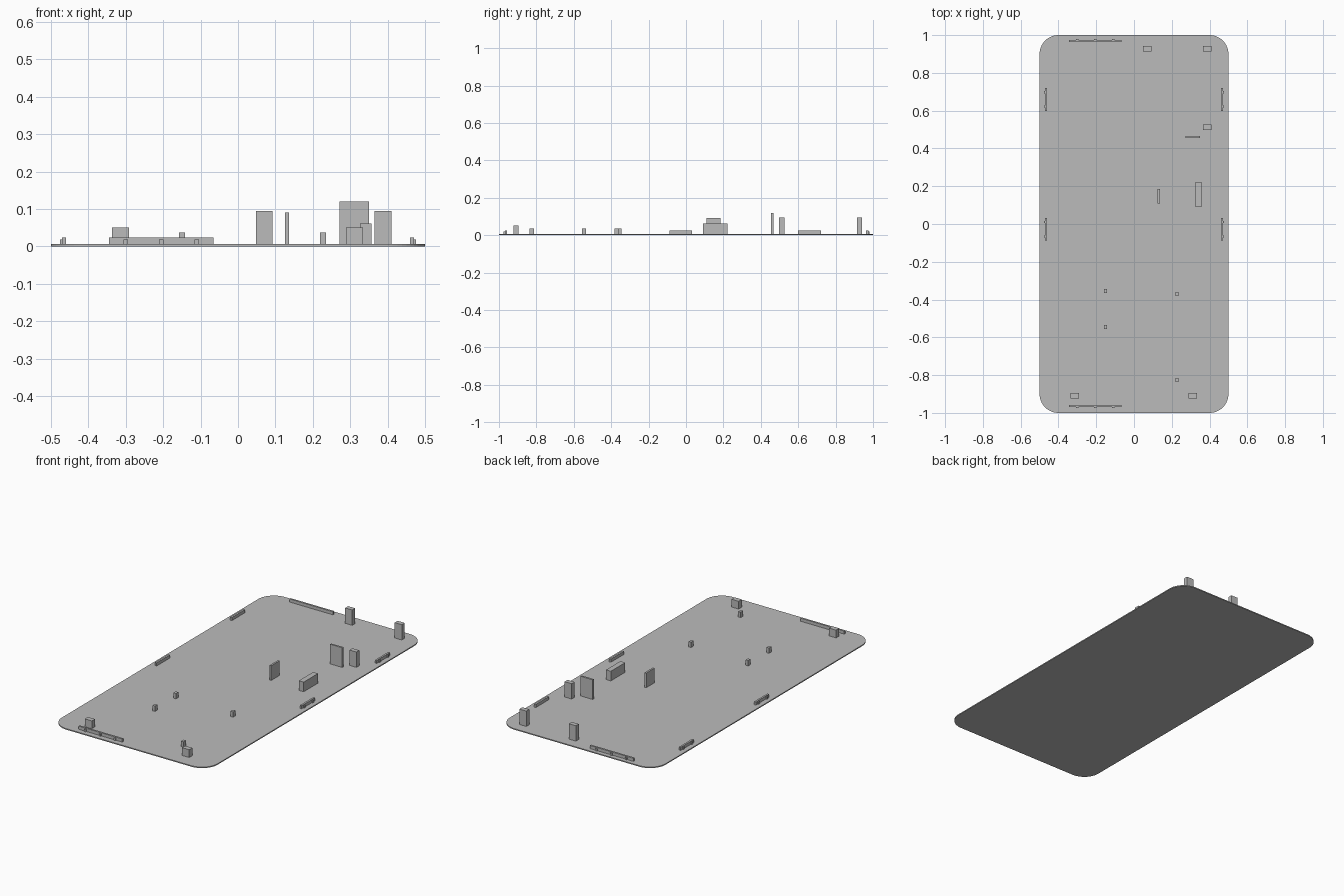
import bpy, bmesh, math

if "Cube" in bpy.data.objects:
    bpy.data.objects.remove(bpy.data.objects["Cube"])

grey = bpy.data.materials.new("plain_grey")
grey.use_nodes = True
colour = (0.5, 0.5, 0.5, 1)
grey.diffuse_color = colour
grey.node_tree.nodes["Principled BSDF"].inputs["Base Color"].default_value = colour

PLATE = 0.006


def finish(name, bm):
    bmesh.ops.recalc_face_normals(bm, faces=bm.faces[:])
    mesh = bpy.data.meshes.new(name)
    bm.to_mesh(mesh)
    bm.free()
    mesh.materials.append(grey)
    obj = bpy.data.objects.new(name, mesh)
    bpy.context.collection.objects.link(obj)
    return obj


def add_box(bm, x, y, width, depth, top, base=PLATE - 0.001):
    made = bmesh.ops.create_cube(bm, size=1)["verts"]
    for v in made:
        v.co.x = x + v.co.x * width
        v.co.y = y + v.co.y * depth
        v.co.z = top if v.co.z > 0 else base


def block(name, *dims):
    bm = bmesh.new()
    add_box(bm, *dims)
    return finish(name, bm)


# Thin rounded back plate
def rounded_plate(half_x, half_y, radius, steps=12):
    bm = bmesh.new()
    ring = []
    for i, (sx, sy) in enumerate([(1, 1), (-1, 1), (-1, -1), (1, -1)]):
        for k in range(steps + 1):
            a = math.pi / 2 * (i + k / steps)
            ring.append(bm.verts.new((sx * (half_x - radius) + radius * math.cos(a),
                                      sy * (half_y - radius) + radius * math.sin(a), 0)))
    face = bm.faces.new(ring)
    out = bmesh.ops.extrude_face_region(bm, geom=[face])["geom"]
    for v in out:
        if isinstance(v, bmesh.types.BMVert):
            v.co.z = PLATE
    return finish("back_plate", bm)


rounded_plate(0.5, 1.0, 0.1)

# Tall support pillars
for name, x, y in [("inner", 0.07, 0.928), ("corner", 0.388, 0.928), ("lower", 0.388, 0.512)]:
    block(name + "_pillar", x, y, 0.045, 0.027, 0.095)

# Upright ribs and the thick block beside them
block("tall_cross_rib", 0.311, 0.461, 0.078, 0.011, 0.12)
block("long_rib", 0.131, 0.147, 0.011, 0.076, 0.091)
block("thick_rib", 0.342, 0.157, 0.031, 0.132, 0.062)

# Small locating posts
for i, (x, y) in enumerate([(-0.15, -0.355), (-0.15, -0.546), (0.227, -0.37), (0.227, -0.825)]):
    block(f"locating_post_{i + 1}", x, y, 0.016, 0.022, 0.037)

# Low bottom blocks
for side, x in [("right", -0.314), ("left", 0.311)]:
    block(side + "_bottom_block", x, -0.909, 0.045, 0.029, 0.051)


# Snap clips: a bar with small catches on its outer face
def clip(name, x, y, length, offsets, along_x, outward):
    bm = bmesh.new()
    thick, catch = 0.011, 0.006
    shift = outward * (thick + catch) / 2
    if along_x:
        add_box(bm, x, y, length, thick, 0.024)
        for o in offsets:
            add_box(bm, x + o, y + shift, 0.012, catch, 0.019)
    else:
        add_box(bm, x, y, thick, length, 0.024)
        for o in offsets:
            add_box(bm, x + shift, y + o, catch, 0.012, 0.019)
    finish(name, bm)


for end, y, s in [("back", 0.969, 1), ("front", -0.963, -1)]:
    clip(end + "_clip", -0.205, y, 0.28, (-0.095, 0, 0.095), True, s)
for side, s in [("left", 1), ("right", -1)]:
    for row, y in [("upper", 0.66), ("middle", -0.028)]:
        clip(f"{side}_{row}_clip", s * 0.465, y, 0.121, (-0.038, 0.038), False, s)
